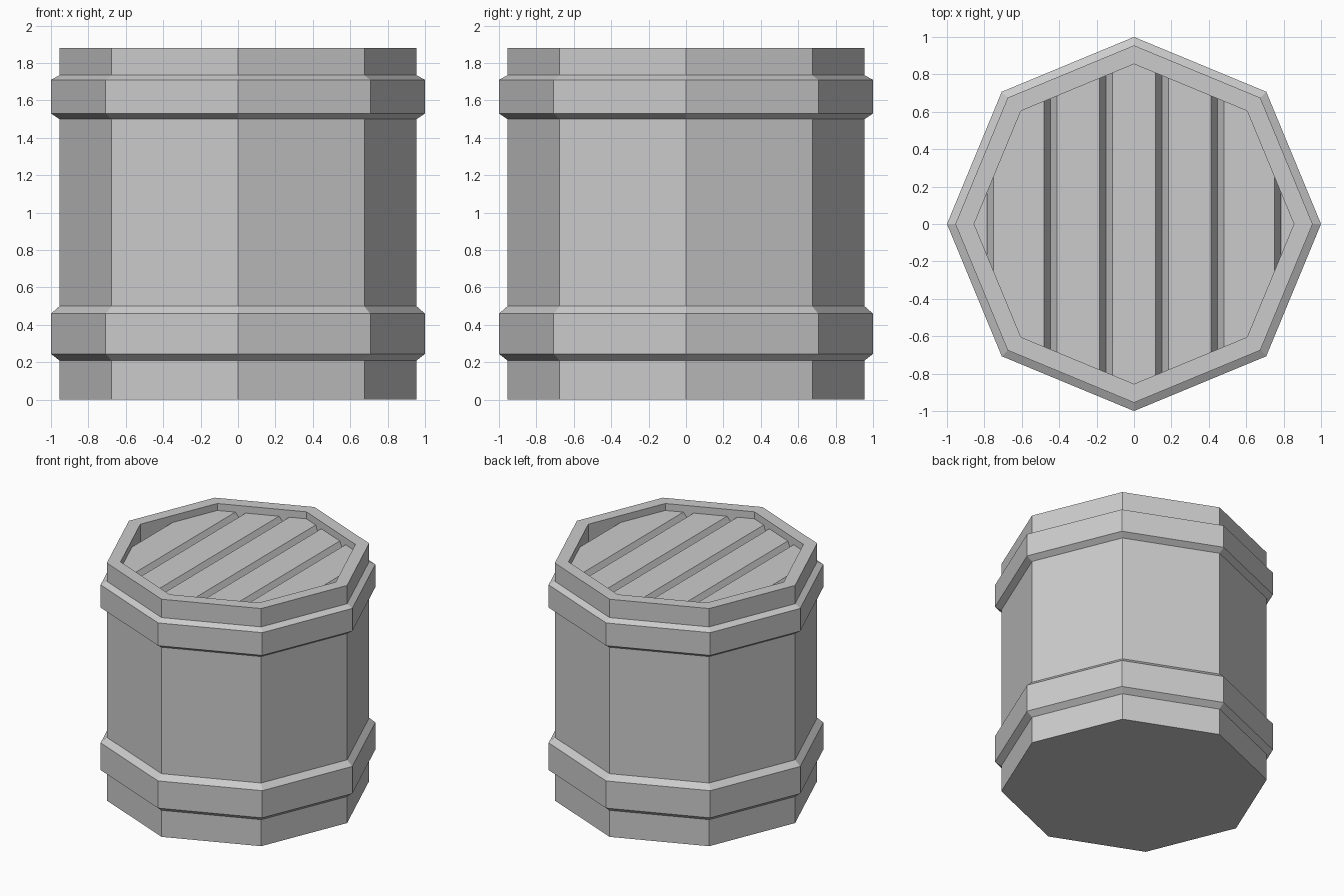
import bpy, bmesh
from math import cos, sin, pi
from mathutils import Vector

cube = bpy.data.objects.get("Cube")
if cube:
    bpy.data.objects.remove(cube, do_unlink=True)

SIDES = 8
RADIUS, INNER, HEIGHT = 0.955, 0.855, 1.88
LID_Z = HEIGHT - 0.055

grey = bpy.data.materials.new("plain_grey")
grey.use_nodes = True
colour = (0.6, 0.6, 0.6, 1)
grey.diffuse_color = colour
grey.node_tree.nodes["Principled BSDF"].inputs["Base Color"].default_value = colour


def finish(name, bm):
    bmesh.ops.recalc_face_normals(bm, faces=bm.faces)
    mesh = bpy.data.meshes.new(name)
    bm.to_mesh(mesh)
    bm.free()
    mesh.materials.append(grey)
    obj = bpy.data.objects.new(name, mesh)
    bpy.context.collection.objects.link(obj)
    return obj


def ring(bm, r, z):
    return [bm.verts.new((r * cos(2 * pi * i / SIDES), r * sin(2 * pi * i / SIDES), z))
            for i in range(SIDES)]


def octagon_lathe(name, profile, closed):
    """Sweep an (r, z) profile round eight sides; cap the ends or join them."""
    bm = bmesh.new()
    rings = [ring(bm, r, z) for r, z in profile]
    pairs = list(zip(rings, rings[1:]))
    if closed:
        pairs.append((rings[-1], rings[0]))
    else:
        bm.faces.new(rings[0])
        bm.faces.new(rings[-1])
    for a, b in pairs:
        for i in range(SIDES):
            j = (i + 1) % SIDES
            bm.faces.new((a[i], a[j], b[j], b[i]))
    return finish(name, bm)


def plank(name, x0, x1, bevel=0.035, drop=0.06, thick=0.09):
    """Chamfered board along y, trimmed to the inside of the rim."""
    section = [(x0, -thick), (x1, -thick), (x1, -drop),
               (x1 - bevel, 0), (x0 + bevel, 0), (x0, -drop)]
    bm = bmesh.new()
    ends = [[bm.verts.new((x, y, LID_Z + z)) for x, z in section] for y in (-1, 1)]
    for end in ends:
        bm.faces.new(end)
    for i in range(len(section)):
        j = (i + 1) % len(section)
        bm.faces.new((ends[0][i], ends[0][j], ends[1][j], ends[1][i]))
    apothem = (INNER + 0.003) * cos(pi / SIDES)
    for i in range(SIDES):
        a = (2 * i + 1) * pi / SIDES
        n = Vector((cos(a), sin(a), 0))
        cut = bmesh.ops.bisect_plane(
            bm, geom=bm.verts[:] + bm.edges[:] + bm.faces[:],
            plane_co=n * apothem, plane_no=n, clear_outer=True)
        edges = [e for e in cut["geom_cut"] if isinstance(e, bmesh.types.BMEdge)]
        if edges:
            bmesh.ops.holes_fill(bm, edges=edges)
    return finish(name, bm)


# Barrel shell with a raised rim and a sunken floor under the lid boards
floor_z = LID_Z - 0.085
octagon_lathe("barrel_body", [(RADIUS, 0), (RADIUS, HEIGHT), (INNER, HEIGHT),
                              (INNER, floor_z)], closed=False)

# Chamfered hoops
for name, low, high, bottom, top in (("lower_hoop", 0.21, 0.5, 0.245, 0.46),
                                     ("upper_hoop", 1.5, 1.735, 1.53, 1.71)):
    octagon_lathe(name, [(RADIUS - 0.03, low), (RADIUS, low), (1, bottom), (1, top),
                         (RADIUS, high), (RADIUS - 0.03, high)], closed=True)

# Five lid boards, the outer pair a little wider
seams = [-0.785, -0.447, -0.15, 0.15, 0.447, 0.785]
for i, (x0, x1) in enumerate(zip(seams, seams[1:])):
    plank(f"lid_plank_{i + 1}", x0, x1)
